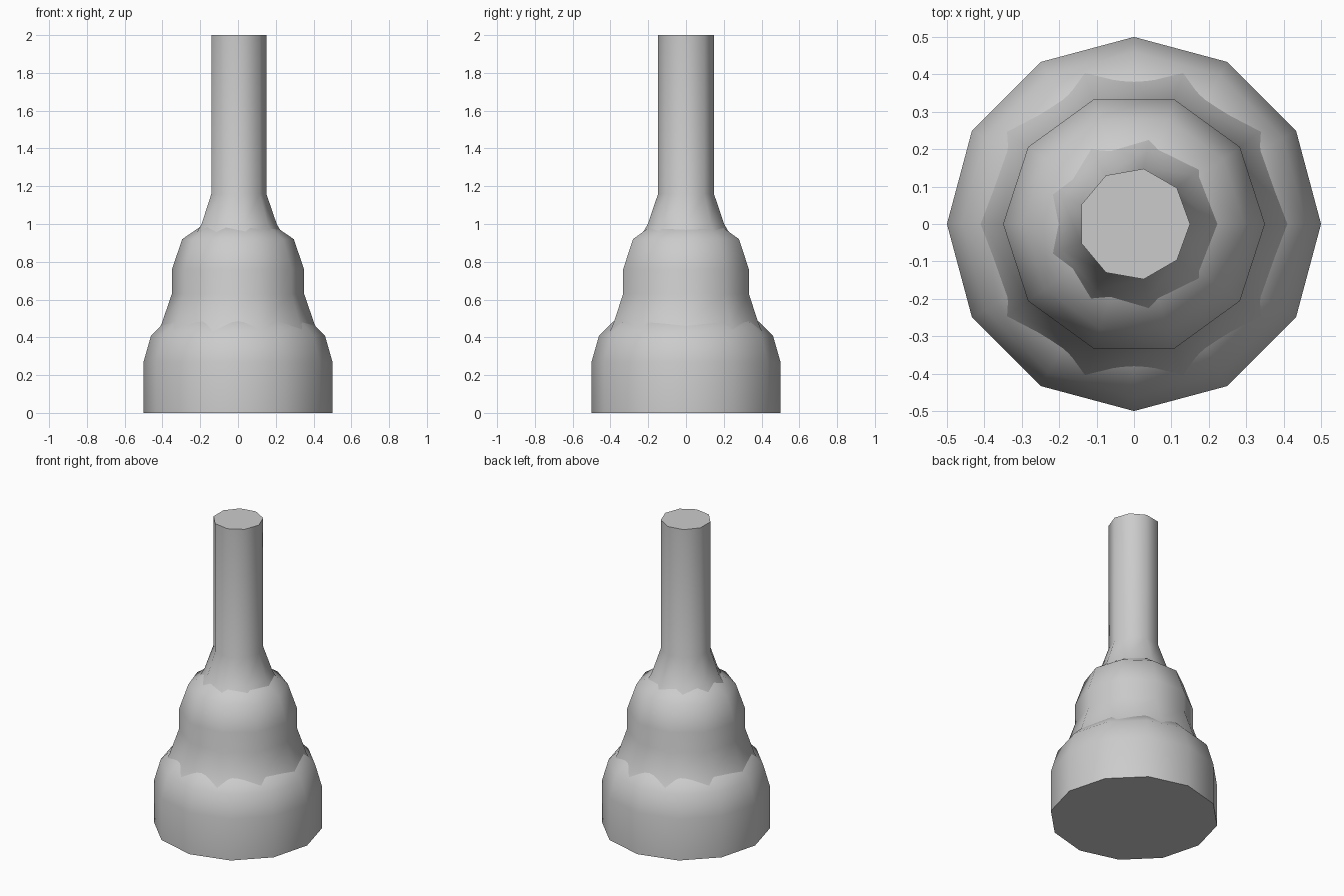
import bpy, bmesh
from math import cos, sin, pi, radians

if "Cube" in bpy.data.objects:
    bpy.data.objects.remove(bpy.data.objects["Cube"])


def lathe(name, sides, profile):
    """Closed solid of revolution from (radius, height) points, first vertex on +x."""
    bm = bmesh.new()
    rings = [[bm.verts.new((r * cos(2 * pi * i / sides), r * sin(2 * pi * i / sides), z))
              for i in range(sides)] for r, z in profile]
    for low, high in zip(rings, rings[1:]):
        for i in range(sides):
            j = (i + 1) % sides
            bm.faces.new((low[i], low[j], high[j], high[i]))
    bm.faces.new(rings[0][::-1])
    bm.faces.new(rings[-1])
    mesh = bpy.data.meshes.new(name)
    bm.to_mesh(mesh)
    bm.free()
    obj = bpy.data.objects.new(name, mesh)
    bpy.context.collection.objects.link(obj)
    bpy.ops.object.select_all(action='DESELECT')
    obj.select_set(True)
    bpy.context.view_layer.objects.active = obj
    bpy.ops.object.shade_smooth_by_angle(angle=radians(60))
    return obj


# Wide base with rounded shoulder
lathe("base", 12, [(0.5, 0), (0.5, 0.27), (0.46, 0.41), (0.39, 0.48), (0.3, 0.53)])

# Middle tier, flared into the base and domed on top
lathe("middle_tier", 10, [(0.425, 0.43), (0.405, 0.47), (0.35, 0.63), (0.35, 0.76),
                          (0.295, 0.92), (0.2, 0.985), (0.1, 1.02)])

# Slim post with a flared foot
lathe("post", 9, [(0.24, 0.94), (0.205, 1.0), (0.15, 1.16), (0.15, 2.0)])
